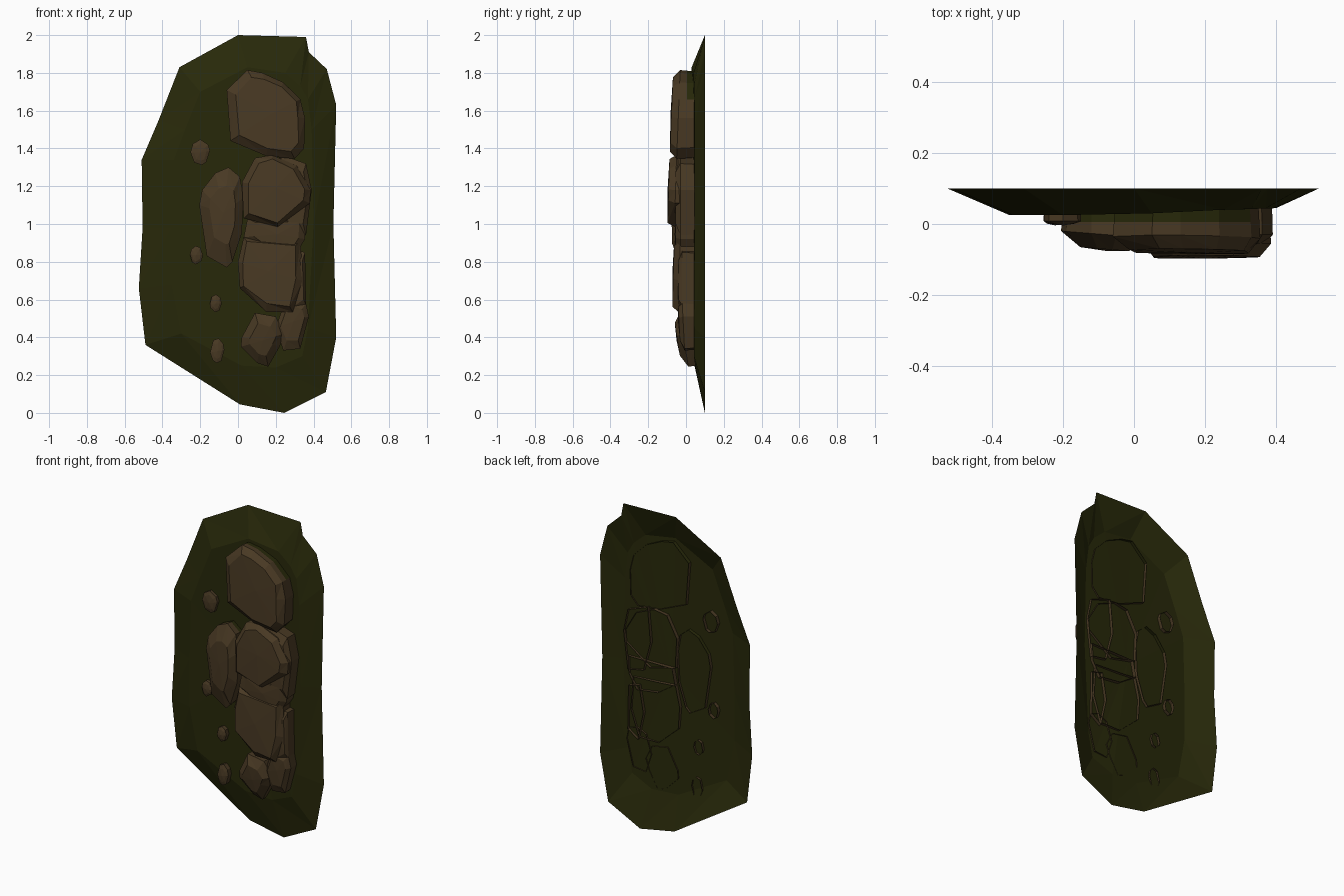
import bpy, bmesh, math, random

if "Cube" in bpy.data.objects:
    bpy.data.objects.remove(bpy.data.objects["Cube"])

random.seed(4)


def material(name, rgb):
    m = bpy.data.materials.new(name)
    m.diffuse_color = (*rgb, 1)
    m.use_nodes = True
    m.node_tree.nodes["Principled BSDF"].inputs["Base Color"].default_value = m.diffuse_color
    return m


MOSS = material("moss green", (0.021, 0.022, 0.003))
STONE = material("brown stone", (0.066, 0.041, 0.017))


def shell(name, rings, tip, mat):
    """Loft rings of equal length and close the front with a fan; the back stays open."""
    bm = bmesh.new()
    loops = [[bm.verts.new(p) for p in r] for r in rings]
    n = len(loops[0])
    for a, b in zip(loops, loops[1:]):
        for i in range(n):
            j = (i + 1) % n
            # split each quad so the facets stay flat
            bm.faces.new((a[i], a[j], b[j]))
            bm.faces.new((a[i], b[j], b[i]))
    c = bm.verts.new(tip)
    for i in range(n):
        bm.faces.new((loops[-1][i], loops[-1][(i + 1) % n], c))
    bmesh.ops.recalc_face_normals(bm, faces=bm.faces)
    bm.normal_update()
    if sum(f.normal.y * f.calc_area() for f in bm.faces) > 0:
        bmesh.ops.reverse_faces(bm, faces=bm.faces)
    me = bpy.data.meshes.new(name)
    bm.to_mesh(me)
    bm.free()
    me.materials.append(mat)
    ob = bpy.data.objects.new(name, me)
    bpy.context.collection.objects.link(ob)
    return ob


def rock(name, outline, front, edge, back=0.05, inset=0.74, tilt=(0, 0), mossy=False):
    """Faceted stone: straight wall up to 'edge', then a chamfer to a gently tilted front."""
    n = len(outline)
    cx = sum(p[0] for p in outline) / n
    cz = sum(p[1] for p in outline) / n

    def ring(s, y, wobble, lean=1):
        out = []
        for x, z in outline:
            k = s * (1 + random.uniform(-wobble, wobble))
            dx, dz = (x - cx) * k, (z - cz) * k
            slope = lean * (dx * tilt[0] + dz * tilt[1])
            out.append((cx + dx, max(y + slope, -0.1), cz + dz))
        return out

    rings = [ring(0.97, back, 0, 0), ring(1, edge, 0), ring(inset, front + 0.005, 0.06)]
    if mossy:
        rings.insert(1, ring(0.985, 0.005, 0, 0))
    ob = shell(name, rings, (cx, front, cz), STONE)
    if mossy:
        # moss creeps onto the upward faces next to the backing
        ob.data.materials.append(MOSS)
        for f in ob.data.polygons:
            if f.normal.z > 0.45 and f.center.y > 0.005:
                f.material_index = 1
    return ob


# Moss backing: rim against the wall, raised plateau in front
rim = [(0, 2.0), (.36, 1.99), (.375, 1.91), (.47, 1.82), (.52, 1.63), (.505, 1.0),
       (.52, .4), (.465, .11), (.245, 0), (.01, .045), (-.49, .36), (-.525, .66),
       (-.505, .98), (-.51, 1.34), (-.42, 1.55), (-.31, 1.83)]
plateau = [(.05, .03, 1.83), (.25, .04, 1.8), (.33, .042, 1.73), (.37, .044, 1.66),
           (.39, .044, 1.5), (.40, .045, 1.0), (.37, .042, .45), (.34, .042, .3),
           (.2, .05, .24), (.02, .045, .25), (-.3, .03, .42), (-.35, .025, .68),
           (-.35, .025, .98), (-.34, .025, 1.34), (-.28, .025, 1.5), (-.2, .025, 1.7)]
shell("moss_backing", [[(x, 0.1, z) for x, z in rim], plateau], (0.08, 0.035, 1.0), MOSS)

# Large stones, top to bottom
rock("top_stone", [(-.06, 1.71), (.05, 1.815), (.13, 1.8), (.24, 1.75), (.33, 1.66),
                   (.355, 1.56), (.35, 1.4), (.3, 1.345), (.15, 1.36), (-.04, 1.44)],
     -.082, -.04, inset=.82, tilt=(0, .04), mossy=True)
rock("left_stone", [(-.05, 1.3), (.01, 1.25), (.03, 1.14), (.02, .95), (-.03, .8),
                    (-.06, .77), (-.165, .83), (-.205, 1.1), (-.19, 1.18), (-.12, 1.27)],
     -.076, -.03, inset=.6, tilt=(-.08, 0), mossy=True)
rock("upper_middle_stone", [(.02, 1.22), (.09, 1.35), (.18, 1.365), (.31, 1.31), (.385, 1.18),
                            (.38, 1.11), (.21, .985), (.03, 1.03)],
     -.097, -.055, back=.056, inset=.85, tilt=(0, .03))
rock("upper_right_stone", [(.22, 1.37), (.36, 1.32), (.39, 1.18), (.38, 1.1),
                           (.36, .94), (.25, .96), (.2, 1.15)], -.06, -.03, back=.06)
rock("wedge_stone", [(.05, 1.03), (.22, 1.03), (.36, 1.03), (.355, .92), (.3, .83),
                     (.15, .85), (.03, .93)], -.06, -.03, back=.06)
rock("lower_middle_stone", [(.03, .93), (.15, .92), (.33, .91), (.345, .7), (.29, .535),
                            (.15, .535), (.01, .66), (0, .8)],
     -.072, -.035, back=.056, inset=.83, tilt=(0, .03))
rock("lower_right_stone", [(.28, .87), (.355, .85), (.36, .57), (.29, .52), (.25, .7)],
     -.045, -.02, back=.06)
rock("bottom_right_stone", [(.24, .57), (.3, .6), (.36, .58), (.375, .51), (.33, .34),
                            (.24, .33), (.2, .45)], -.042, -.015, inset=.7, tilt=(0, -.05))
rock("bottom_left_stone", [(.09, .53), (.2, .51), (.245, .42), (.22, .35), (.16, .245),
                           (.1, .265), (.015, .35), (.02, .4)],
     -.05, -.01, inset=.6, tilt=(0, -.16))

# Pebbles down the left side
for i, (x, z, w, h) in enumerate([(-.2, 1.38, .052, .068), (-.22, .835, .034, .05),
                                  (-.118, .58, .032, .047), (-.11, .33, .038, .066)]):
    pts = []
    for k in range(8):
        a = -math.tau * (k + random.uniform(-.25, .25)) / 8
        pts.append((x + w * math.cos(a), z + h * math.sin(a)))
    rock(f"pebble_{i + 1}", pts, -.004, .008, inset=.65)
